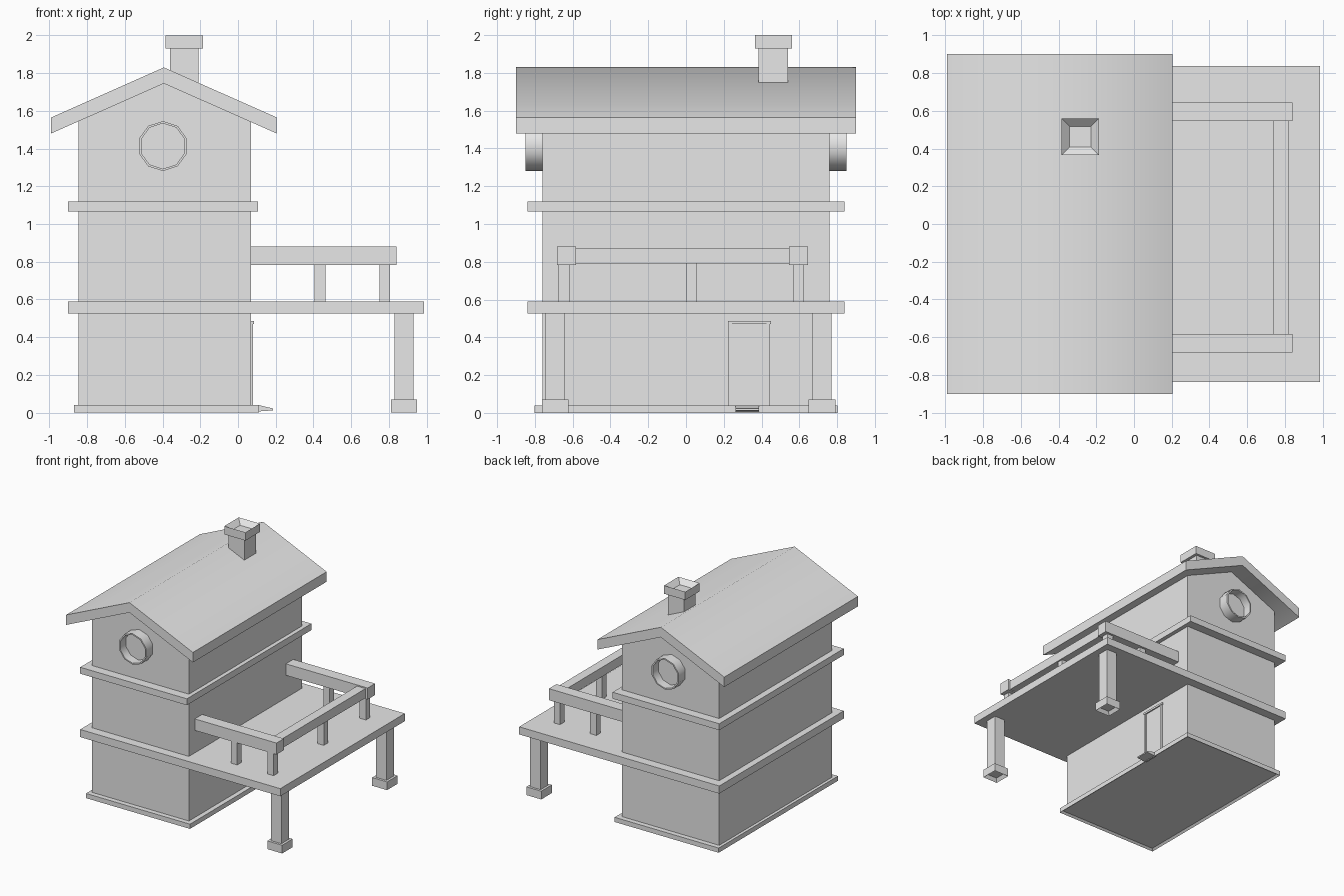
import bpy, bmesh, math
from mathutils import Matrix

cube = bpy.data.objects.get("Cube")
if cube:
    bpy.data.objects.remove(cube, do_unlink=True)

grey = bpy.data.materials.new("plain grey")
grey.use_nodes = True
grey.diffuse_color = (0.8, 0.8, 0.8, 1)
grey.node_tree.nodes["Principled BSDF"].inputs["Base Color"].default_value = (0.8, 0.8, 0.8, 1)


def finish(name, bm, smooth=None):
    bmesh.ops.recalc_face_normals(bm, faces=bm.faces)
    mesh = bpy.data.meshes.new(name)
    bm.to_mesh(mesh)
    bm.free()
    mesh.materials.append(grey)
    obj = bpy.data.objects.new(name, mesh)
    bpy.context.collection.objects.link(obj)
    if smooth:
        bpy.ops.object.select_all(action='DESELECT')
        obj.select_set(True)
        bpy.context.view_layer.objects.active = obj
        bpy.ops.object.shade_smooth_by_angle(angle=math.radians(smooth))
    return obj


def box(name, x, y, z, dent=None):
    """Box from ranges; dent = (side, margin, depth) sinks an inset in its top or bottom."""
    bm = bmesh.new()
    bmesh.ops.create_cube(bm, size=1)
    for v in bm.verts:
        v.co = [r[0] if c < 0 else r[1] for c, r in zip(v.co, (x, y, z))]
    if dent:
        side, margin, depth = dent
        bm.normal_update()
        face = next(f for f in bm.faces if f.normal.z * side > 0.9)
        bmesh.ops.inset_individual(bm, faces=[face], thickness=margin)
        for v in face.verts:
            v.co.z -= side * depth
    return finish(name, bm)


def extrude_profile(name, points, y, smooth=None):
    """Solid with an x-z profile running between two y values."""
    bm = bmesh.new()
    face = bm.faces.new([bm.verts.new((px, y[0], pz)) for px, pz in points])
    new = bmesh.ops.extrude_face_region(bm, geom=[face])["geom"]
    bmesh.ops.translate(bm, vec=(0, y[1] - y[0], 0),
                        verts=[g for g in new if isinstance(g, bmesh.types.BMVert)])
    return finish(name, bm, smooth)


MID = -0.393
LEFT, RIGHT = -0.845, 0.07

# Walls with gable ends, and the roof slab
extrude_profile("house_walls", [(LEFT, 0.02), (RIGHT, 0.02), (RIGHT, 1.55), (MID, 1.755), (LEFT, 1.55)],
                (-0.76, 0.76))
extrude_profile("roof", [(-0.99, 1.48), (MID, 1.745), (0.205, 1.48),
                         (0.205, 1.565), (MID, 1.83), (-0.99, 1.565)], (-0.9, 0.9), smooth=50)

# Plinth, deck floor and upper trim
box("plinth", (-0.87, 0.11), (-0.803, 0.803), (0, 0.04), dent=(-1, 0.025, 0.015))
box("deck_floor", (-0.9, 0.985), (-0.838, 0.838), (0.525, 0.59))
box("upper_trim", (-0.9, 0.105), (-0.838, 0.838), (1.065, 1.12))

# Chimney
box("chimney_stack", (-0.36, -0.21), (0.385, 0.54), (1.7, 1.94))
box("chimney_cap", (-0.385, -0.185), (0.365, 0.56), (1.93, 2.0), dent=(1, 0.06, 0.04))

# Deck legs with footings
for side, y in (("right", -0.692), ("left", 0.72)):
    box(f"deck_leg_{side}", (0.83, 0.93), (y - 0.051, y + 0.051), (0.05, 0.53))
    box(f"deck_footing_{side}", (0.81, 0.95), (y - 0.071, y + 0.071), (0, 0.07), dent=(-1, 0.025, 0.03))

# Railings
for side, y, post_y in (("right", -0.632, -0.645), ("left", 0.595, 0.597)):
    box(f"side_rail_{side}", (0.05, 0.84), (y - 0.05, y + 0.05), (0.782, 0.88))
    for place, x in (("middle", 0.435), ("corner", 0.778)):
        box(f"rail_post_{side}_{place}", (x - 0.029, x + 0.029), (post_y - 0.029, post_y + 0.029),
            (0.58, 0.8))
box("front_rail", (0.74, 0.82), (-0.59, 0.56), (0.79, 0.87))
box("front_rail_post", (0.75, 0.807), (0.002, 0.058), (0.58, 0.8))

# Round windows: ten-sided sleeve with a sunken pane
for side, direction in (("front", -1), ("back", 1)):
    bm = bmesh.new()
    bmesh.ops.create_circle(bm, cap_ends=True, segments=10, radius=0.1325)
    turn = Matrix.Translation((-0.398, 0.85 * direction, 1.413)) @ Matrix.Rotation(math.pi / 2, 4, 'X')
    bmesh.ops.transform(bm, matrix=turn @ Matrix.Rotation(math.pi / 2, 4, 'Z')
                        @ Matrix.Rotation(math.pi / 2, 4, 'Z'), verts=bm.verts)
    pane = bm.faces[:][0]
    rim = [e for e in bm.edges]
    wall = bmesh.ops.extrude_edge_only(bm, edges=rim)["geom"]
    for v in wall:
        if isinstance(v, bmesh.types.BMVert):
            v.co.y = 0.75 * direction
    bmesh.ops.inset_individual(bm, faces=[pane], thickness=0.012)
    inner = bmesh.ops.extrude_discrete_faces(bm, faces=[pane])["faces"][0]
    rim_verts = list(inner.verts)
    for v in rim_verts:
        v.co.y = 0.775 * direction
    bmesh.ops.remove_doubles(bm, verts=bm.verts, dist=0.0001)
    finish(f"round_window_{side}", bm, smooth=40)

# Door frame, door and sloping step
for name, y in (("door_jamb_right", 0.233), ("door_jamb_left", 0.435)):
    box(name, (0.06, 0.08), (y - 0.01, y + 0.01), (0.03, 0.475))
box("door_lintel", (0.06, 0.084), (0.222, 0.45), (0.47, 0.487))
box("door_panel", (0.06, 0.073), (0.24, 0.428), (0.03, 0.472))
extrude_profile("door_step", [(0.09, 0.005), (0.185, 0.012), (0.185, 0.022), (0.11, 0.04), (0.09, 0.04)],
                (0.262, 0.387))
